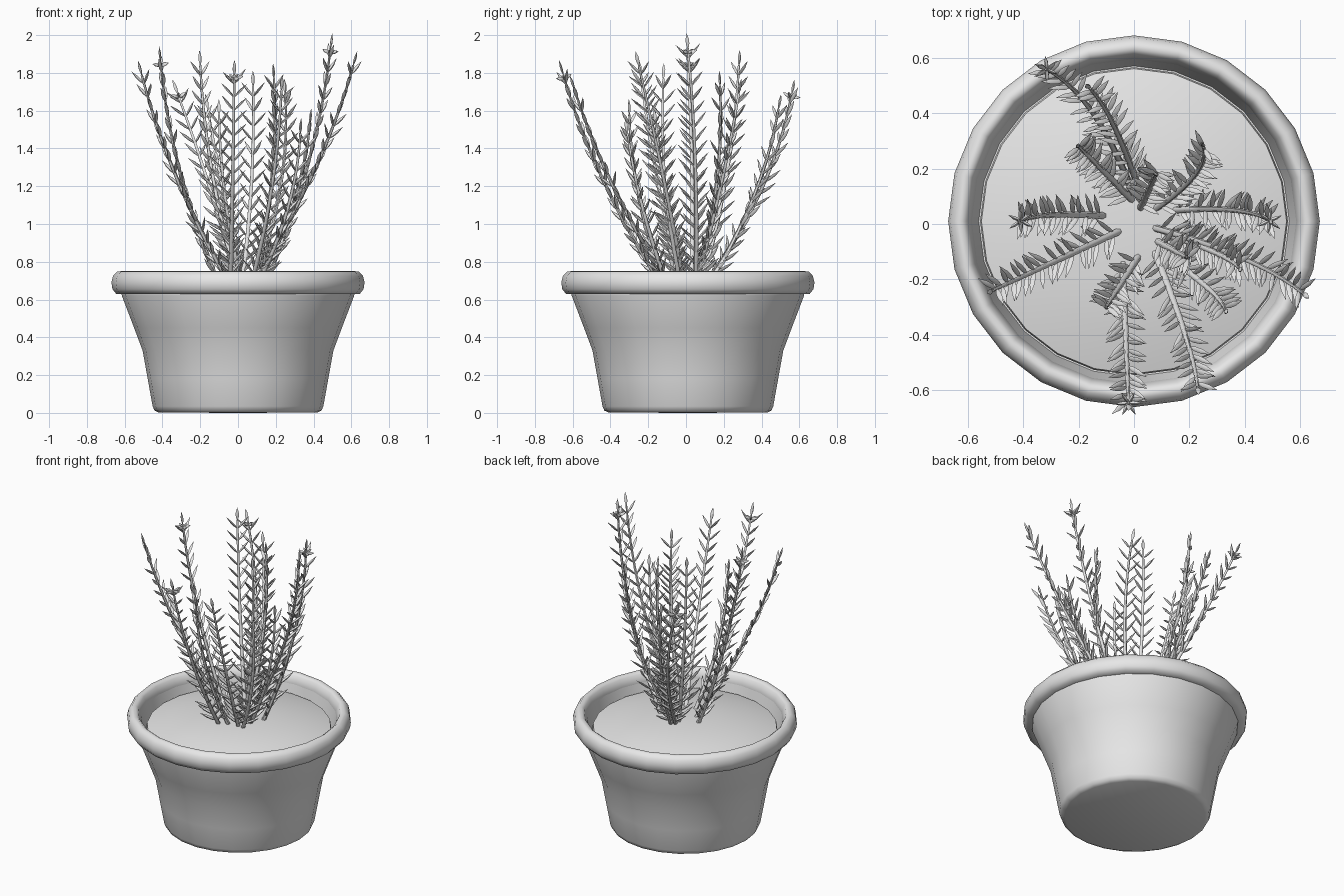
import bpy, bmesh, math, random
from mathutils import Vector, Matrix

random.seed(4)
cube = bpy.data.objects.get("Cube")
if cube:
    bpy.data.objects.remove(cube, do_unlink=True)

grey = bpy.data.materials.new("light grey")
grey.use_nodes = True
grey.diffuse_color = (0.8, 0.8, 0.8, 1)
grey.node_tree.nodes["Principled BSDF"].inputs["Base Color"].default_value = (0.8, 0.8, 0.8, 1)


def finish(name, bm, angle):
    bmesh.ops.recalc_face_normals(bm, faces=bm.faces)
    mesh = bpy.data.meshes.new(name)
    bm.to_mesh(mesh)
    bm.free()
    mesh.materials.append(grey)
    obj = bpy.data.objects.new(name, mesh)
    bpy.context.collection.objects.link(obj)
    bpy.ops.object.select_all(action='DESELECT')
    bpy.context.view_layer.objects.active = obj
    obj.select_set(True)
    bpy.ops.object.shade_smooth_by_angle(angle=math.radians(angle))
    return obj


def lathe(name, profile, closed=False):
    """Spin a radius/height profile around the pot axis."""
    bm = bmesh.new()
    verts = [bm.verts.new((r, 0, z)) for r, z in profile]
    pairs = list(zip(verts, verts[1:])) + ([(verts[-1], verts[0])] if closed else [])
    edges = [bm.edges.new(p) for p in pairs]
    bmesh.ops.spin(bm, geom=verts + edges, cent=(0, 0, 0), axis=(0, 0, 1),
                   angle=math.tau, steps=24)
    bmesh.ops.remove_doubles(bm, verts=bm.verts, dist=0.0005)
    finish(name, bm, 60).location.y = 0.01


def tube(bm, points, radii, side, sides, flat=1.0):
    """Skin rings along a path; flat squashes the rings across side."""
    rings = []
    for i, (p, r) in enumerate(zip(points, radii)):
        along = (points[min(i + 1, len(points) - 1)] - points[max(i - 1, 0)]).normalized()
        up = along.cross(side).normalized()
        across = up.cross(along)
        rings.append([bm.verts.new(p + across * r * math.cos(a) + up * r * flat * math.sin(a))
                      for a in (math.tau * k / sides for k in range(sides))])
    for low, high in zip(rings, rings[1:]):
        for k in range(sides):
            n = (k + 1) % sides
            bm.faces.new((low[k], low[n], high[n], high[k]))
    bm.faces.new(rings[0])
    bm.faces.new(rings[-1])


def leaf(bm, base, direction, length, side):
    """Slim pointed leaf, widest near its middle."""
    shape = [(0, 0.003), (0.3, 0.01), (0.6, 0.01), (1, 0.0006)]
    tube(bm, [base + direction * length * t for t, _ in shape],
         [r for _, r in shape], side, 5, 0.65)


def sprig(name, base, tip, bow, flowered):
    base, tip = Vector((*base, 0.68)), Vector(tip)
    tip.z -= 0.07
    outward = Vector((tip.x - base.x, tip.y - base.y, 0)).normalized()
    side = Vector((-outward.y, outward.x, 0))
    middle = (base + tip) / 2 + outward * 0.1 + side * bow

    def at(t):
        return base * (1 - t) ** 2 + middle * 2 * t * (1 - t) + tip * t * t

    bm = bmesh.new()
    steps = 10
    tube(bm, [at(i / steps) for i in range(steps + 1)],
         [0.013 - 0.007 * i / steps for i in range(steps + 1)], side, 6)
    # Opposite leaf pairs, closer together low down, each turned a little
    count = int((tip - base).length / 0.068)
    for i in range(1, count):
        t = ((i + 0.3) / count) ** 1.15
        along = (at(t + 0.01) - at(t - 0.01)).normalized()
        spread = Matrix.Rotation(random.uniform(-0.45, 0.45), 3, along) @ side
        for sign in (-1, 1):
            direction = (along * 0.75 + spread * sign * 0.66).normalized()
            leaf(bm, at(t), direction, 0.12 - 0.02 * t, along.cross(spread))
    # Tip leaf, with a star of small leaves on some sprigs
    along = (at(1) - at(0.97)).normalized()
    leaf(bm, at(1), along, 0.08, side)
    if flowered:
        front = along.cross(side)
        for k in range(6):
            a = math.tau * k / 6
            ray = side * math.cos(a) + front * math.sin(a)
            leaf(bm, at(0.98), (ray + along * 0.3).normalized(), 0.05, along)
    finish(name, bm, 60)


# Pot, rim and domed soil
lathe("pot_body", [(0, 0), (0.42, 0.002), (0.442, 0.012), (0.452, 0.035), (0.478, 0.18),
                   (0.505, 0.33), (0.55, 0.45), (0.615, 0.62), (0.62, 0.66), (0.585, 0.69),
                   (0.56, 0.58), (0, 0.56)])
lathe("pot_rim", [(0.60, 0.63), (0.645, 0.63), (0.665, 0.655), (0.67, 0.69), (0.662, 0.725),
                  (0.64, 0.748), (0.62, 0.75), (0.604, 0.738), (0.585, 0.69)], True)
lathe("soil", [(0, 0.715), (0.2, 0.708), (0.4, 0.685), (0.55, 0.645), (0.555, 0.62), (0, 0.6)])

# Sprigs: base, tip, sideways bow, star at the tip
sprigs = [
    ((0.0, 0.1), (-0.32, 0.56, 1.76), -0.1, True),
    ((0.02, 0.12), (-0.16, 0.49, 1.68), -0.04, False),
    ((0.0, 0.08), (-0.2, 0.28, 1.91), 0, False),
    ((-0.1, 0.03), (-0.41, 0.01, 1.93), -0.03, True),
    ((-0.04, -0.02), (-0.51, -0.24, 1.86), 0, False),
    ((-0.04, -0.13), (-0.02, -0.65, 1.86), 0, True),
    ((0.07, -0.09), (0.23, -0.59, 1.78), 0.03, False),
    ((0.02, -0.11), (-0.1, -0.3, 1.65), 0, False),
    ((0.1, -0.1), (0.33, -0.31, 1.55), 0.03, False),
    ((0.06, -0.01), (0.61, -0.25, 1.91), 0.06, False),
    ((0.1, -0.03), (0.38, -0.16, 1.6), 0.03, False),
    ((0.14, 0.05), (0.49, 0.01, 2.0), 0.05, True),
    ((0.07, 0.05), (0.25, 0.28, 1.76), -0.08, False),
    ((0.02, 0.05), (0.08, 0.18, 1.8), 0, False),
    ((0.08, -0.06), (0.19, -0.12, 1.84), 0, False),
]
for number, (base, tip, bow, star) in enumerate(sprigs, 1):
    sprig(f"sprig_{number}", base, tip, bow, star)
